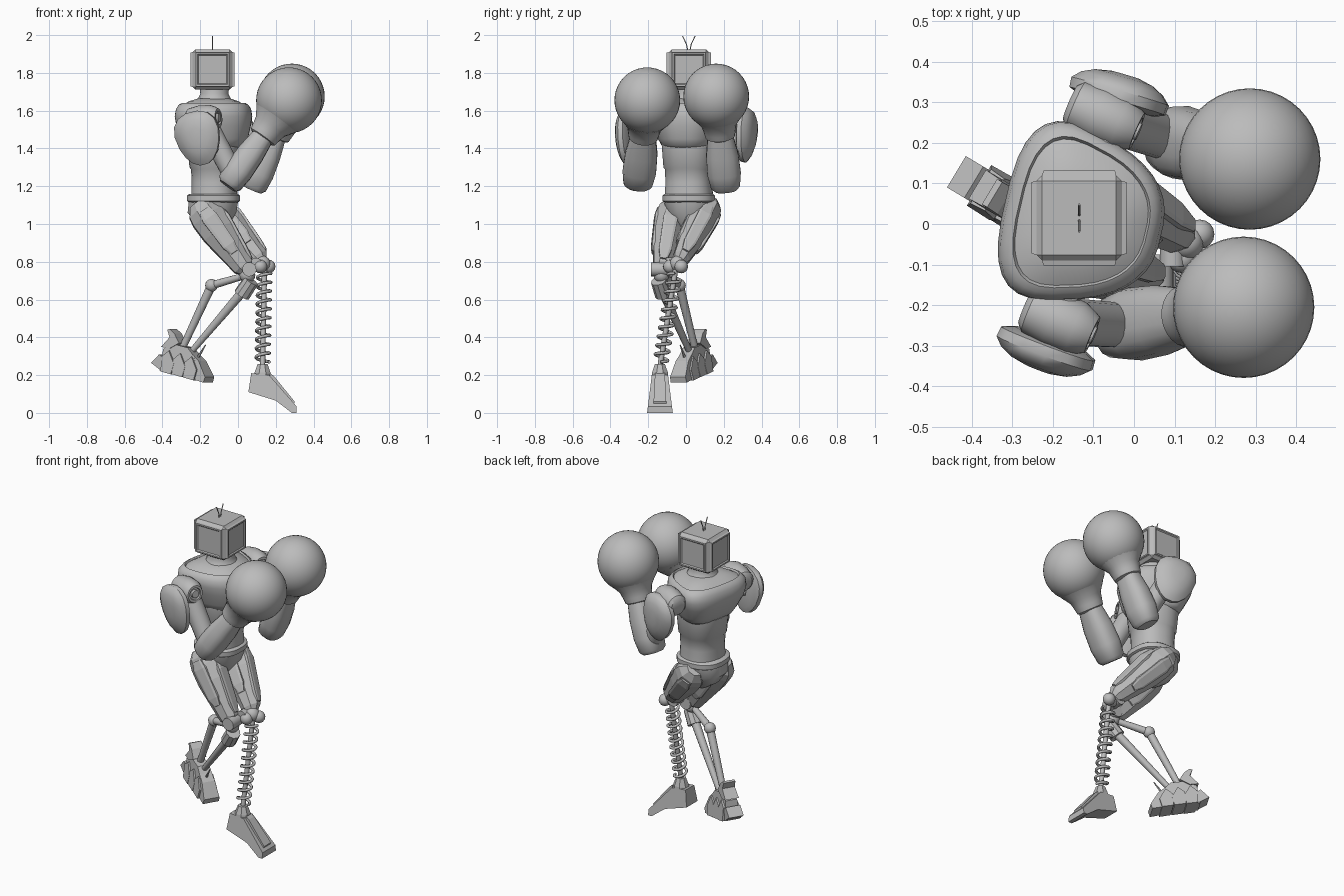
import bpy, bmesh, math
from mathutils import Vector as V, Matrix

cube = bpy.data.objects.get("Cube")
if cube:
    bpy.data.objects.remove(cube, do_unlink=True)

grey = bpy.data.materials.new("plain_grey")
grey.use_nodes = True
grey.diffuse_color = (0.5, 0.5, 0.5, 1)
grey.node_tree.nodes["Principled BSDF"].inputs["Base Color"].default_value = (0.5, 0.5, 0.5, 1)


def finish(name, bm, M=Matrix(), smooth=40):
    """Turn a bmesh into a shaded object placed by matrix M."""
    bmesh.ops.recalc_face_normals(bm, faces=bm.faces)
    me = bpy.data.meshes.new(name)
    bm.to_mesh(me)
    bm.free()
    me.transform(M)
    me.materials.append(grey)
    ob = bpy.data.objects.new(name, me)
    bpy.context.collection.objects.link(ob)
    if smooth:
        bpy.ops.object.select_all(action='DESELECT')
        ob.select_set(True)
        bpy.context.view_layer.objects.active = ob
        bpy.ops.object.shade_smooth_by_angle(angle=math.radians(smooth))
    return ob


def frame(a, b, ref=(1, 0, 0)):
    """Matrix at a, z pointing to b, x leaning to ref."""
    a, b = V(a), V(b)
    z = (b - a).normalized()
    y = z.cross(V(ref)).normalized()
    x = y.cross(z)
    return Matrix.Translation(a) @ Matrix((x, y, z)).transposed().to_4x4()


def loft(name, M, sections, n=24, p=2.0, taper=0.0, smooth=40):
    """Skin rounded rings (z, rx, ry, offset x, offset y) along local z."""
    bm = bmesh.new()
    rings = []
    for s in sections:
        z, rx, ry, ox, oy = (*s, 0, 0)[:5]
        ring = []
        for i in range(n):
            t = math.tau * (i + 0.5) / n
            c, q = math.cos(t), math.sin(t)
            x = math.copysign(abs(c) ** (2 / p), c)
            y = math.copysign(abs(q) ** (2 / p), q) * (1 - taper * x)
            ring.append(bm.verts.new((ox + rx * x, oy + ry * y, z)))
        rings.append(ring)
    for a, b in zip(rings, rings[1:]):
        for i in range(n):
            j = (i + 1) % n
            bm.faces.new((a[i], a[j], b[j], b[i]))
    bm.faces.new(rings[0])
    bm.faces.new(rings[-1])
    return finish(name, bm, M, smooth)


def rod(name, a, b, r0, r1=None, n=12, smooth=40):
    return loft(name, frame(a, b, (0.3, 1, 0.2)), [(0, r0, r0), ((V(b) - V(a)).length, r1 or r0, r1 or r0)], n, smooth=smooth)


def ball(name, c, r, n=24):
    bm = bmesh.new()
    bmesh.ops.create_uvsphere(bm, u_segments=n, v_segments=n // 2, radius=r)
    return finish(name, bm, Matrix.Translation(c), 60)


def prism(name, M, profile, half, top_half):
    """Extrude an x-z profile sideways, pinching the higher points."""
    bm = bmesh.new()
    zs = [z for x, z in profile]
    lo, hi = min(zs), max(zs)
    w = [half + (top_half - half) * (z - lo) / (hi - lo) for z in zs]
    sides = [[bm.verts.new((x, s * k, z)) for (x, z), k in zip(profile, w)] for s in (-1, 1)]
    for side in sides:
        bm.faces.new(side)
    for i in range(len(profile)):
        j = (i + 1) % len(profile)
        bm.faces.new((sides[0][i], sides[0][j], sides[1][j], sides[1][i]))
    return finish(name, bm, M, 0)


def tube(name, points, r):
    cu = bpy.data.curves.new(name, 'CURVE')
    cu.dimensions = '3D'
    cu.bevel_depth = r
    cu.bevel_resolution = 1
    cu.use_fill_caps = True
    sp = cu.splines.new('POLY')
    sp.points.add(len(points) - 1)
    for q, co in zip(sp.points, points):
        q.co = (*co, 1)
    cu.materials.append(grey)
    ob = bpy.data.objects.new(name, cu)
    bpy.context.collection.objects.link(ob)


# Head: bevelled box with raised side panels
bm = bmesh.new()
bmesh.ops.create_cube(bm, size=1, matrix=Matrix.Translation((-0.135, 0.015, 1.818)) @ Matrix.Diagonal((0.21, 0.21, 0.212, 1)))
bmesh.ops.bevel(bm, geom=bm.edges[:], offset=0.014, segments=1, affect='EDGES')
big = [f for f in bm.faces if f.calc_area() > 0.02 and abs(f.normal.z) < 0.5]
for thick, depth in ((0.004, 0.012), (0.012, 0), (0.008, -0.006)):
    bmesh.ops.inset_individual(bm, faces=big, thickness=thick, depth=depth)
finish("head", bm, smooth=25)
for s in (-1, 1):
    tube("antenna", [(-0.135, 0.015 + s * d, z) for d, z in ((0.004, 1.91), (0.012, 1.95), (0.033, 1.995))], 0.003)

# Torso, turned slightly
T = Matrix.Translation((-0.125, 0.015, 0)) @ Matrix.Rotation(math.radians(-13), 4, 'Z')
loft("neck", T, [(1.63, 0.115, 0.12), (1.66, 0.088, 0.09), (1.69, 0.075, 0.075), (1.75, 0.08, 0.08)])
loft("chest", T, [(1.40, 0.12, 0.125, 0.01), (1.415, 0.145, 0.145, 0.01), (1.45, 0.165, 0.165, 0.01), (1.52, 0.19, 0.19),
                  (1.57, 0.197, 0.208), (1.61, 0.19, 0.206), (1.632, 0.175, 0.19), (1.64, 0.162, 0.176),
                  (1.63, 0.157, 0.17), (1.65, 0.125, 0.135), (1.665, 0.08, 0.08)], 32, 2.8, 0.25)
loft("abdomen", T, [(1.14, 0.12, 0.128), (1.22, 0.118, 0.122), (1.29, 0.122, 0.126), (1.30, 0.13, 0.133), (1.42, 0.142, 0.142)], 28, 2.3)
P = Matrix.Translation((-0.13, 0.015, 0))
loft("belt", P, [(1.115, 0.13, 0.13), (1.122, 0.142, 0.14), (1.15, 0.142, 0.14), (1.158, 0.13, 0.13)], 28, 2.5)
loft("pelvis", P, [(0.95, 0.04, 0.03, 0.02), (1.0, 0.09, 0.075, -0.005), (1.06, 0.13, 0.12, -0.008), (1.12, 0.132, 0.132)], 20, 2.4)

# Arms: shoulder joint, pad, upper arm, forearm, cuff and glove
arms = [(-1, (-0.18, -0.24, 1.555), (-0.02, -0.25, 1.25), (0.27, -0.205, 1.655), (-0.205, -0.295, 1.455), (-0.34, -0.92, -0.06)),
        (1, (-0.07, 0.262, 1.57), (0.10, 0.205, 1.235), (0.285, 0.16, 1.675), (-0.035, 0.30, 1.47), (0.28, 0.95, -0.02))]
for s, shoulder, elbow, glove, pad, out in arms:
    sh, el, gl, pd, n = map(V, (shoulder, elbow, glove, pad, out))
    rod("shoulder_axle", sh - V((0, s * 0.12, 0)), sh, 0.05, n=16)
    loft("shoulder_barrel", frame(sh, sh + V((0.88, -0.38, 0.08)), (0, 0, 1)),
         [(-0.095, 0.045, 0.045), (-0.08, 0.064, 0.062), (-0.02, 0.075, 0.07), (0.04, 0.072, 0.068), (0.07, 0.06, 0.056),
          (0.085, 0.05, 0.048), (0.085, 0.036, 0.036), (0.075, 0.034, 0.034), (0.075, 0.024, 0.024), (0.09, 0.022, 0.022)])
    loft("shoulder_pad", frame(pd, pd + n, (-0.25, 0, 1)),
         [(-0.012, 0.11, 0.09), (0.0, 0.143, 0.12), (0.025, 0.146, 0.122), (0.045, 0.125, 0.102, 0.008),
          (0.06, 0.09, 0.072, 0.012), (0.068, 0.045, 0.035, 0.015)], 16, 2.2, -0.2)
    rod("pad_mount", sh.lerp(el, 0.3), pd, 0.035)
    rod("upper_arm", sh, el, 0.06, 0.055, 16)
    ball("elbow", el, 0.055)
    M, L = frame(el, gl, (1, 0, 0)), (gl - el).length
    loft("forearm", M, [(L * t, a, b) for t, a, b in ((-0.12, 0.05, 0.06), (-0.08, 0.068, 0.078), (0.08, 0.076, 0.09),
                                                     (0.3, 0.072, 0.086), (0.5, 0.06, 0.07), (0.6, 0.056, 0.062))], 16, 2.6)
    loft("glove_cuff", M, [(L * t, r, r) for t, r in ((0.5, 0.06), (0.52, 0.078), (0.58, 0.084), (0.66, 0.093), (0.76, 0.128))])
    ball("glove", gl, 0.174, 40)

# Thighs: faceted shells with raised plates
for hip, knee, w in (((-0.185, -0.075, 1.07), (0.045, -0.13, 0.75), 1.0), ((-0.125, 0.115, 1.08), (0.125, -0.035, 0.80), 0.97)):
    h, k = V(hip), V(knee)
    M, L = frame(h, k), (k - h).length
    shell = [(t * L, a * w, b * w) for t, a, b in ((-0.13, 0.05, 0.045), (-0.02, 0.088, 0.075), (0.1, 0.098, 0.08), (0.35, 0.096, 0.08),
                                                   (0.7, 0.074, 0.064), (0.93, 0.06, 0.05), (1.0, 0.035, 0.035))]
    loft("thigh", M, shell, 8, smooth=0)
    for s in (-1, 1):
        loft("thigh_side_plate", M, [(t * L, a * w, 0.012, 0, s * b * w) for t, a, b in
                                     ((0.02, 0.03, 0.068), (0.15, 0.045, 0.075), (0.6, 0.038, 0.066), (0.72, 0.02, 0.056))], 8, 4, smooth=0)
    loft("thigh_front_plate", M, [(t * L, 0.012, a * w, b * w) for t, a, b in
                                  ((0.1, 0.025, 0.083), (0.25, 0.04, 0.09), (0.75, 0.035, 0.066), (0.9, 0.02, 0.056))], 8, 4, smooth=0)

# Spring leg
top, low = V((0.14, -0.055, 0.76)), V((0.13, -0.137, 0.25))
for s in (-1, 1):
    ball("knee_knuckle", top + V((0.022 * s, 0.03 * s, 0.015)), 0.036, 16)
rod("knee_axle", top + V((-0.045, -0.05, 0.03)), top + V((-0.045, 0.05, 0.03)), 0.032)
ball("knee_core", top + V((-0.01, 0.01, 0.03)), 0.042, 16)
rod("spring_core", top, low, 0.014)
F, L, turns, steps = frame(top, low), (low - top).length, 10, 160
tube("spring", [F @ V((0.036 * math.cos(a), 0.036 * math.sin(a), L * (0.04 + 0.92 * i / steps)))
                for i in range(steps + 1) for a in [math.tau * turns * i / steps]], 0.0085)
A = Matrix.Translation((0, -0.138, 0))
loft("ankle_socket", A, [(0.17, 0.055, 0.05, 0.125), (0.215, 0.045, 0.045, 0.13), (0.26, 0.028, 0.028, 0.13)], 8, smooth=0)
prism("front_foot", A, [(0.055, 0.11), (0.07, 0.21), (0.165, 0.2), (0.31, 0.035), (0.31, 0), (0.285, 0), (0.2, 0.065)], 0.068, 0.042)
prism("front_foot_ridge", A, [(0.17, 0.15), (0.17, 0.21), (0.19, 0.195), (0.3, 0.06), (0.29, 0.03)], 0.035, 0.026)

# Strut leg
knee = V((0.05, -0.13, 0.73))
rod("rear_knee_axle", knee + V((0.01, -0.055, 0.03)), knee + V((0.01, 0.055, 0.03)), 0.038)
ball("rear_knee", knee, 0.042, 16)
rod("shin_socket", (0.07, -0.145, 0.70), (0.02, -0.12, 0.625), 0.042, 0.045, 10, 0)
rod("shin_strut", (0.04, -0.13, 0.66), (-0.25, 0.02, 0.32), 0.026, 0.016)
elbow = V((-0.14, -0.035, 0.675))
rod("linkage_arm", knee, elbow, 0.017, 0.022)
ball("linkage_joint", elbow, 0.034, 16)
rod("linkage_rod", elbow, (-0.30, 0.05, 0.33), 0.024, 0.018)

# Rear foot: body, side plates, heel block and spur
R = Matrix.Translation((-0.283, 0.036, 0)) @ Matrix.Rotation(math.radians(-31), 4, 'Z')
prism("rear_foot", R, [(-0.13, 0.225), (0.08, 0.185), (0.10, 0.23), (0.08, 0.30), (0.04, 0.345), (-0.03, 0.36), (-0.11, 0.34)], 0.046, 0.034)
prism("rear_toe", R, [(0.04, 0.19), (0.145, 0.16), (0.155, 0.19), (0.11, 0.275), (0.06, 0.32)], 0.05, 0.035)
for x, z in ((-0.08, 0.21), (-0.01, 0.195), (0.06, 0.178)):
    prism("foot_plate", R, [(x - 0.035, z + 0.01), (x + 0.03, z - 0.006), (x + 0.045, z + 0.05), (x + 0.01, z + 0.12), (x - 0.03, z + 0.09)], 0.06, 0.046)
prism("heel_block", R, [(-0.18, 0.265), (-0.12, 0.225), (-0.09, 0.28), (-0.13, 0.31)], 0.045, 0.045)
prism("heel_spur", R, [(-0.12, 0.35), (-0.07, 0.34), (-0.01, 0.37), (-0.04, 0.42), (-0.07, 0.445), (-0.085, 0.44), (-0.07, 0.40)], 0.042, 0.036)
rod("foot_spike", R @ V((0.08, 0, 0.29)), R @ V((0.13, 0, 0.36)), 0.008, 0.003, 6)
